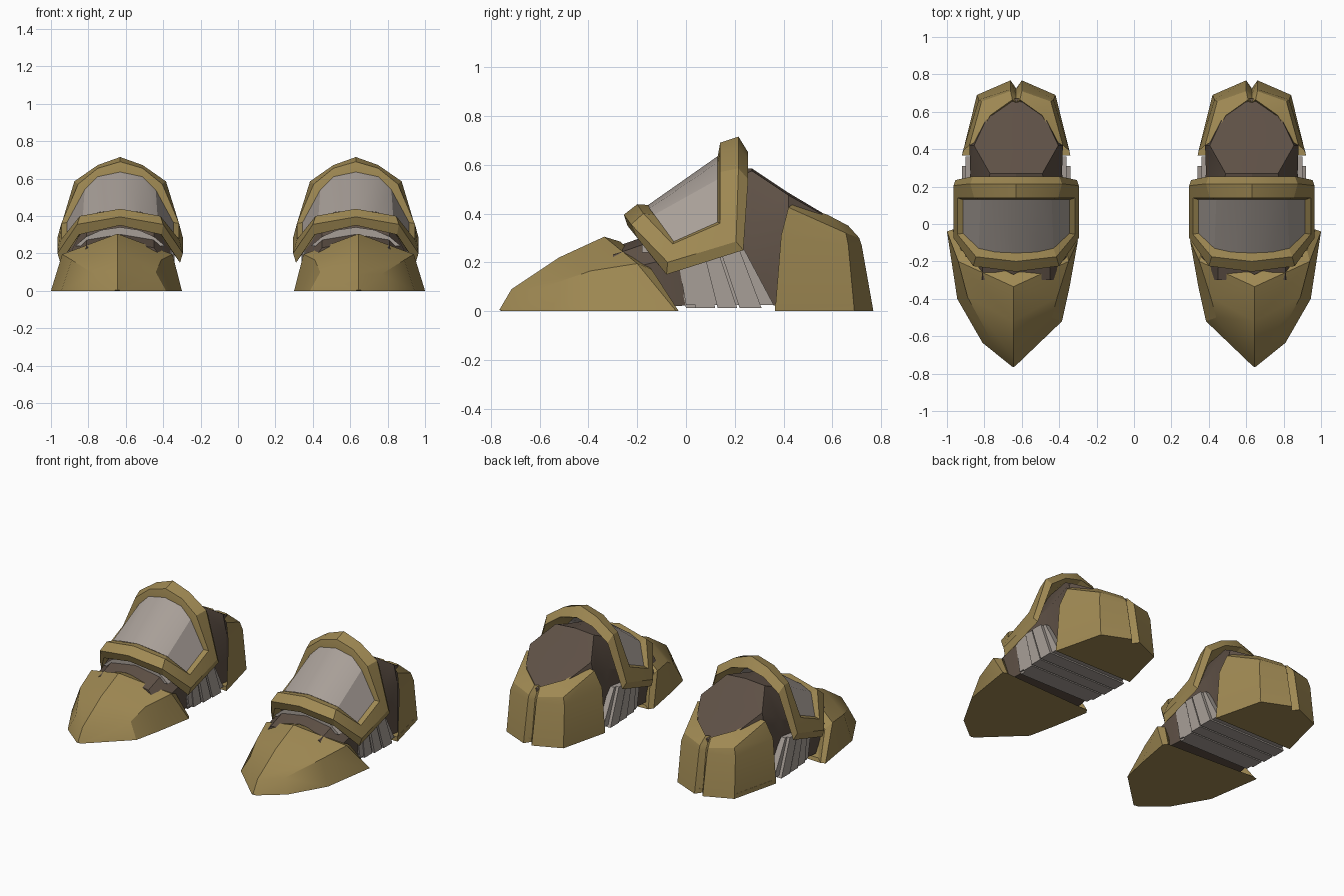
import bpy, bmesh, math

CX = 0.63  # centre line of the right boot


def material(name, rgb):
    m = bpy.data.materials.new(name)
    m.diffuse_color = (*[(c / 255) ** 2.2 for c in rgb], 1)
    return m


GOLD = material("bronze gold", (158, 136, 84))
BROWN = material("dark brown", (94, 81, 71))
GREY = material("warm grey", (166, 157, 150))


def loft(name, rings, mat, closed=True, cap_ends=True, loop=False):
    """Skin equal-length rings of points, then mirror to make the pair."""
    bm = bmesh.new()
    vs = [[bm.verts.new(p) for p in r] for r in rings]
    n = len(rings[0])
    pairs = list(zip(vs, vs[1:])) + ([(vs[-1], vs[0])] if loop else [])
    for a, b in pairs:
        for i in range(n if closed else n - 1):
            j = (i + 1) % n
            bm.faces.new((a[i], a[j], b[j], b[i]))
    if cap_ends:
        bm.faces.new(vs[0])
        bm.faces.new(vs[-1])
    bmesh.ops.remove_doubles(bm, verts=bm.verts, dist=0.0005)
    bmesh.ops.recalc_face_normals(bm, faces=bm.faces)
    me = bpy.data.meshes.new(name)
    bm.to_mesh(me)
    bm.free()
    me.materials.append(mat)
    ob = bpy.data.objects.new(name, me)
    bpy.context.collection.objects.link(ob)
    ob.modifiers.new("pair", 'MIRROR').use_clip = False
    bpy.ops.object.select_all(action='DESELECT')
    ob.select_set(True)
    bpy.context.view_layer.objects.active = ob
    bpy.ops.object.shade_smooth_by_angle(angle=math.radians(25))
    return ob


def sym(half, centre_last=True):
    """Full ring from half-points (dx, y, z); points on dx = 0 stay single."""
    right = [(CX + x, y, z) for x, y, z in half]
    left = [(CX - x, y, z) for x, y, z in reversed(half) if x > 0]
    return right + left


# Toe cap: ridge with shoulders, closed sole and a bevelled rear rim
loft("toe_cap", [
    [(0.92, -0.08, 0), (0.86, -0.16, 0.17), (0.645, -0.27, 0.26),
     (0.42, -0.16, 0.17), (0.37, -0.10, 0)],
    [(0.97, -0.03, 0), (0.925, -0.14, 0.17), (0.645, -0.27, 0.285),
     (0.36, -0.14, 0.17), (0.32, -0.06, 0)],
    [(1.0, -0.04, 0), (0.94, -0.20, 0.195), (0.645, -0.335, 0.305),
     (0.35, -0.20, 0.195), (0.30, -0.09, 0)],
    [(0.945, -0.40, 0), (0.89, -0.39, 0.165), (0.645, -0.52, 0.22),
     (0.41, -0.39, 0.165), (0.345, -0.34, 0)],
    [(0.81, -0.635, 0), (0.77, -0.61, 0.09), (0.645, -0.715, 0.09),
     (0.44, -0.50, 0.10), (0.385, -0.52, 0)],
    [(0.66, -0.755, 0), (0.655, -0.76, 0.005), (0.645, -0.765, 0.005),
     (0.635, -0.76, 0.005), (0.63, -0.755, 0)],
], GOLD)

# Boot body: arched sections along y, with a flat sloped face at the back
body = [
    (-0.30, [(.24, .02), (.25, .14), (.18, .23), (0, .26)]),
    (-0.17, [(.27, .02), (.27, .19), (.18, .275), (0, .305)]),
    (-0.05, [(.26, .02), (.27, .22), (.18, .38), (0, .44)]),
    (0.12, [(.24, .03), (.27, .32), (.17, .51), (0, .58)]),
    (0.27, [(.22, .03), (.245, .38), (.14, .575), (0, .585)]),
    (0.42, [(.25, .02), (.25, .36), (.225, .475), (0, .485)]),
    (0.58, [(.19, .02), (.17, .30), (.15, .385), (0, .39)]),
    (0.67, [(.04, .02), (.04, .28), (.03, .33), (0, .335)]),
]
loft("boot_body", [sym([(x, y, z) for x, z in p]) for y, p in body], BROWN)

# Heel cap: upright wall with a vertical groove, sloped rim and closed sole
heel = [
    [(.20, .38, 0), (.15, .56, 0), (.02, .60, 0), (0, .60, 0)],
    [(.29, .365, 0), (.21, .69, 0), (.03, .768, 0), (0, .725, 0)],
    [(.285, .39, .31), (.20, .665, .27), (.03, .72, .27), (0, .69, .27)],
    [(.25, .42, .425), (.185, .655, .32), (.03, .71, .30), (0, .675, .30)],
    [(.215, .44, .44), (.14, .58, .395), (.02, .665, .35), (0, .65, .35)],
    [(.20, .42, .30), (.13, .56, .30), (.02, .61, .30), (0, .60, .30)],
]
loft("heel_cap", [sym(r) for r in heel], GOLD, closed=False, cap_ends=False, loop=True)
loft("heel_sole", [sym([(.29, .365, z), (.21, .685, z), (.03, .76, z), (0, .725, z)])
                   for z in (0.0, 0.03)], GOLD)

# Instep frame: one closed loop with a raised bevelled section
window = [(0, .13, .635), (.12, .13, .61), (.19, .13, .54), (.285, .13, .365),
          (.285, -.05, .285), (.20, -.13, .395), (0, -.155, .435)]
crest = [(0, .14, .69), (.12, .14, .655), (.225, .14, .57), (.315, .14, .36),
         (.315, -.055, .275), (.215, -.175, .40), (0, -.20, .438)]
outer = [(0, .215, .715), (.12, .215, .672), (.245, .215, .585), (.335, .205, .285),
         (.335, -.075, .20), (.23, -.225, .355), (0, -.255, .395)]
under = [(0, .255, .65), (.12, .255, .62), (.23, .255, .54), (.325, .235, .25),
         (.32, -.08, .15), (.22, -.20, .30), (0, -.24, .35)]
inner = [(x * .88, y, z - .04) for x, y, z in window]
loft("instep_frame", [sym(r) for r in (window, crest, outer, under, inner)],
     GOLD, cap_ends=False, loop=True)

# Instep panel: arched plate filling the frame
back = window[:4]
front = [window[6], (.11, -.15, .42), window[5], window[4]]
loft("instep_panel", [sym(r[::-1]) for r in (back, front)],
     GREY, closed=False, cap_ends=False)

# Tongue: thin arch showing under the front of the frame
loft("tongue", [sym([(.24, y, .24), (.18, y, .29), (.10, y, .325), (0, y, .34)])
                for y in (-0.18, -0.10)], GREY)

# Arch ribs: slanted slabs wrapping under the middle of the boot
ribs = [(-.05, .03, 0, .04, .27), (.01, .06, .04, .12, .285),
        (.07, .13, .13, .21, .295), (.14, .22, .22, .31, .30)]
for k, (t0, t1, b0, b1, w) in enumerate(ribs):
    loft(f"arch_rib_{k + 1}", [
        [(CX + s * (w + d), y, z) for s, y in ((-1, y0), (1, y0), (1, y1), (-1, y1))]
        for y0, y1, z, d in ((b0, b1, .012, -.01), (t0, t1, .25, -.01))], GREY)
loft("arch_core", [
    [(CX + s * .27, y, z) for s, y in ((-1, y0), (1, y0), (1, y1), (-1, y1))]
    for y0, y1, z in ((.0, .36, .025), (-.04, .24, .25))], GREY)
